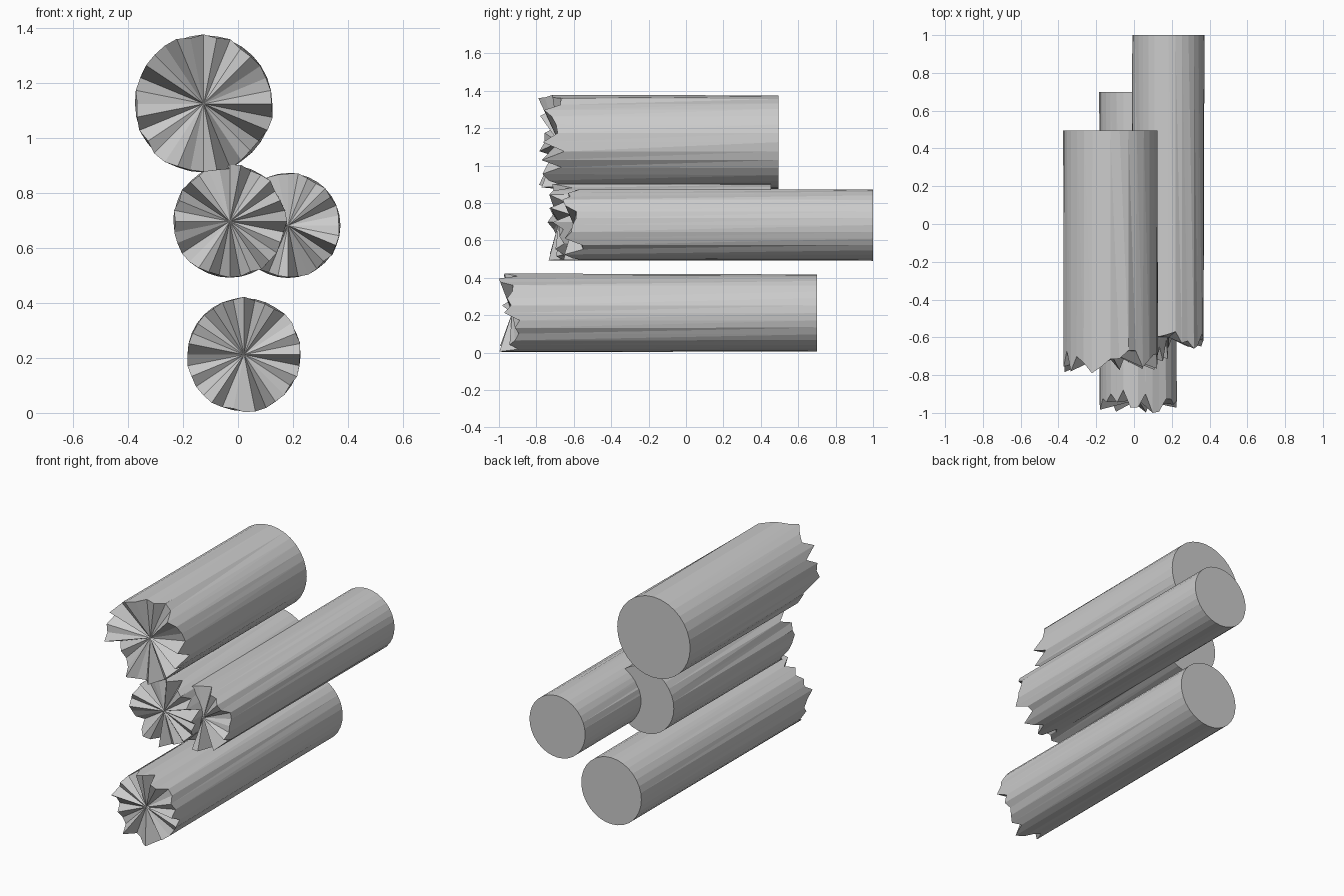
import bpy, bmesh, math, random

if "Cube" in bpy.data.objects:
    bpy.data.objects.remove(bpy.data.objects["Cube"])

SIDES = 32


def splintered_log(name, x, z, radius, front, depth, hub, back, seed):
    """Log along y: clean sawn back end, jagged broken front end."""
    rng = random.Random(seed)
    # splinter depths scaled to fill the range 0..1
    raw = [rng.random() for _ in range(SIDES)]
    low, high = min(raw), max(raw)
    bm = bmesh.new()
    rim, end = [], []
    for i, value in enumerate(raw):
        a = math.tau * i / SIDES
        c, s = math.cos(a), math.sin(a)
        r = radius * rng.uniform(0.96, 1.025)
        y = front + depth * (value - low) / (high - low)
        rim.append(bm.verts.new((x + r * c, y, z + r * s)))
        end.append(bm.verts.new((x + radius * c, back, z + radius * s)))
    centre = bm.verts.new((x, hub, z))
    # bark and broken face
    for i in range(SIDES):
        j = (i + 1) % SIDES
        bm.faces.new((rim[i], rim[j], end[j]))
        bm.faces.new((rim[i], end[j], end[i]))
        bm.faces.new((centre, rim[j], rim[i]))
    # sawn end
    bm.faces.new(end)
    bmesh.ops.recalc_face_normals(bm, faces=bm.faces)
    mesh = bpy.data.meshes.new(name)
    bm.to_mesh(mesh)
    bm.free()
    obj = bpy.data.objects.new(name, mesh)
    bpy.context.collection.objects.link(obj)
    return obj


# name, x, z, radius, front tip y, splinter depth, hub y, back y, seed
splintered_log("bottom_log", 0.022, 0.212, 0.206, -1.0, 0.12, -0.93, 0.70, 3)
splintered_log("middle_log", -0.03, 0.697, 0.205, -0.74, 0.13, -0.68, 0.455, 8)
splintered_log("right_log", 0.182, 0.682, 0.191, -0.66, 0.11, -0.60, 1.0, 12)
splintered_log("top_log", -0.125, 1.125, 0.250, -0.79, 0.15, -0.68, 0.495, 21)
